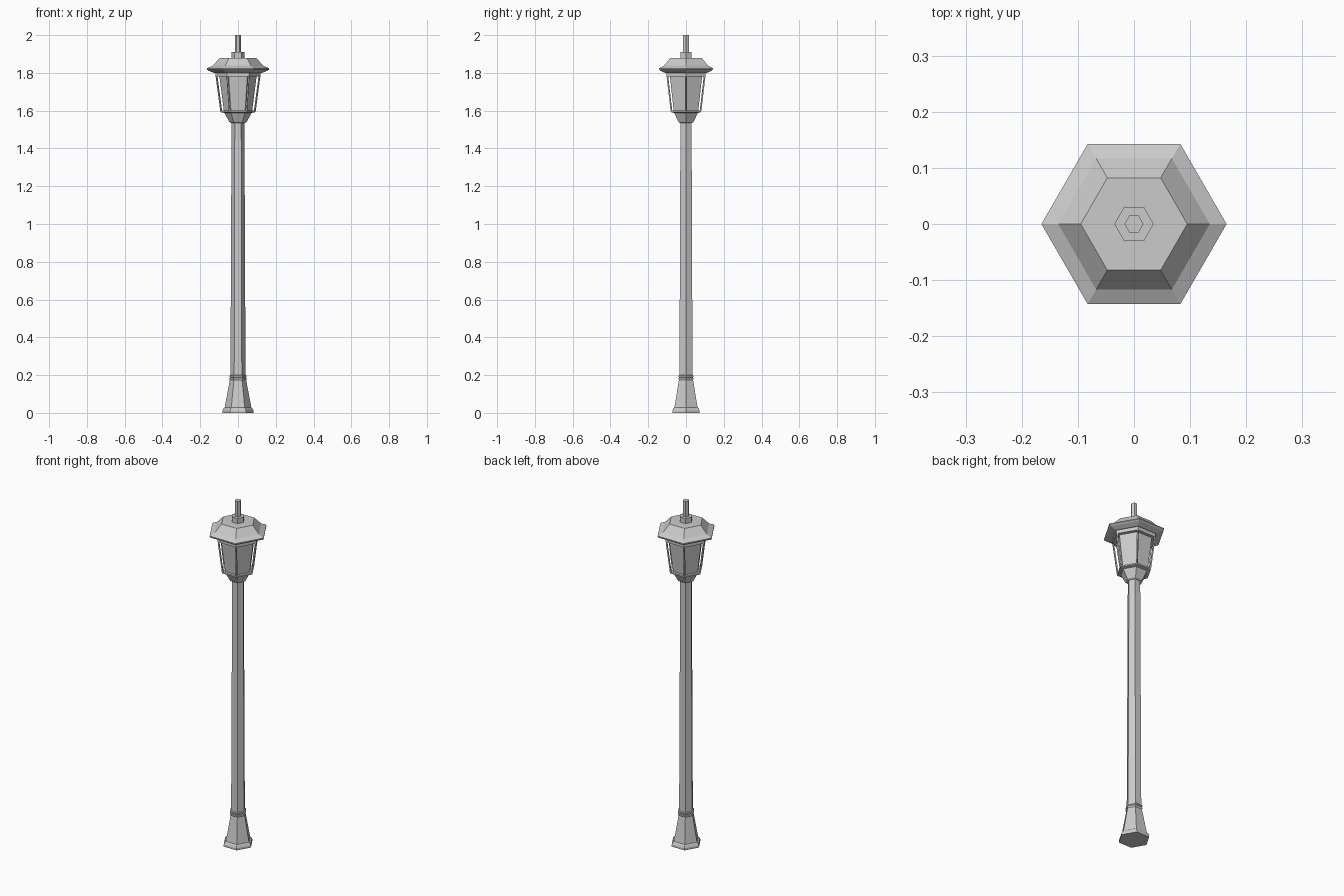
import bpy
from math import cos, sin, pi
from mathutils import Vector

if "Cube" in bpy.data.objects:
    bpy.data.objects.remove(bpy.data.objects["Cube"])


def hex_point(r, z, i):
    return Vector((r * cos(i * pi / 3), r * sin(i * pi / 3), z))


def hex_lathe(name, profile):
    """Six-sided solid from (radius, height) rings, capped at both ends."""
    verts = [hex_point(r, z, i) for r, z in profile for i in range(6)]
    faces = [tuple(reversed(range(6)))]
    for k in range(len(profile) - 1):
        a, b = 6 * k, 6 * k + 6
        faces += [(a + i, a + (i + 1) % 6, b + (i + 1) % 6, b + i) for i in range(6)]
    n = len(verts)
    faces.append(tuple(range(n - 6, n)))
    mesh = bpy.data.meshes.new(name)
    mesh.from_pydata(verts, [], faces)
    ob = bpy.data.objects.new(name, mesh)
    bpy.context.collection.objects.link(ob)
    return ob


def bar(name, p, q, radius):
    d = q - p
    bpy.ops.mesh.primitive_cylinder_add(vertices=4, radius=radius, depth=d.length,
                                        location=(p + q) / 2)
    ob = bpy.context.object
    ob.name = name
    ob.rotation_euler = d.to_track_quat('Z', 'Y').to_euler()


# Flared foot with plinth
hex_lathe("base", [(0.083, 0), (0.083, 0.012), (0.077, 0.024), (0.071, 0.028),
                   (0.043, 0.175)])
# Double collar above the foot
hex_lathe("collar", [(0.043, 0.174), (0.046, 0.178), (0.046, 0.184), (0.042, 0.187),
                     (0.046, 0.191), (0.046, 0.198), (0.040, 0.201)])
# Tapered post
hex_lathe("post", [(0.040, 0.20), (0.034, 1.54)])
# Cup holding the lantern
hex_lathe("lantern_cup", [(0.037, 1.535), (0.046, 1.54), (0.072, 1.588),
                          (0.092, 1.592), (0.092, 1.60)])
# Glass body
hex_lathe("lantern_glass", [(0.075, 1.60), (0.099, 1.785)])
# Corner bars
for i in range(6):
    bar(f"corner_bar_{i + 1}", hex_point(0.089, 1.598, i), hex_point(0.114, 1.785, i), 0.005)
# Top frame, brim and roof
hex_lathe("lantern_top_frame", [(0.119, 1.78), (0.119, 1.80), (0.128, 1.803)])
hex_lathe("roof", [(0.128, 1.80), (0.157, 1.812), (0.165, 1.818), (0.165, 1.824),
                   (0.135, 1.838), (0.095, 1.88)])
# Finial
hex_lathe("finial_base", [(0.035, 1.88), (0.035, 1.91)])
hex_lathe("finial_rod", [(0.017, 1.91), (0.017, 2.0)])
